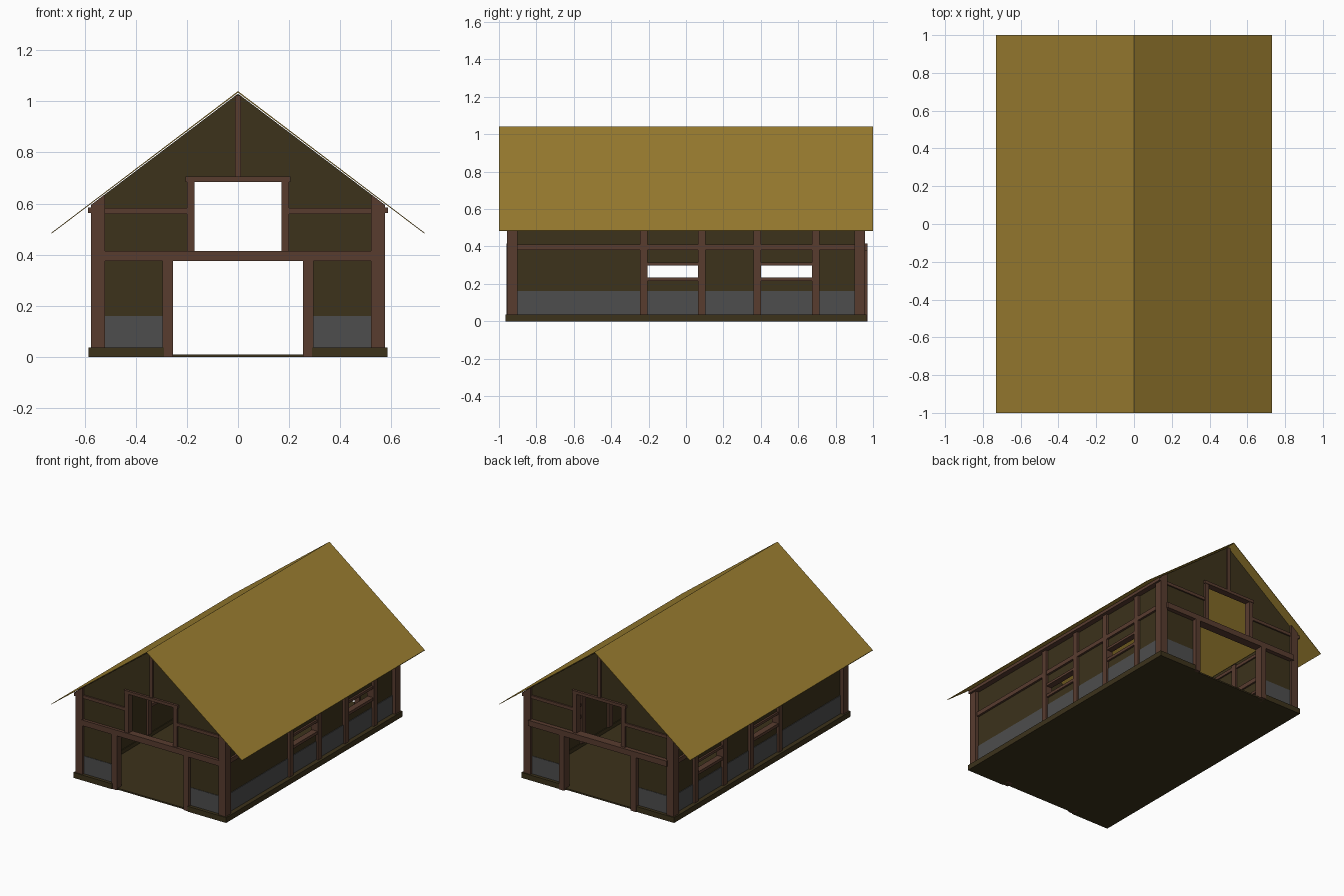
import bpy, bmesh

if "Cube" in bpy.data.objects:
    bpy.data.objects.remove(bpy.data.objects["Cube"])


def material(name, rgb):
    m = bpy.data.materials.new(name)
    m.diffuse_color = (*rgb, 1)
    m.use_nodes = True
    m.node_tree.nodes["Principled BSDF"].inputs["Base Color"].default_value = m.diffuse_color
    return m


WALL = material("dark_boards", (0.045, 0.032, 0.011))
WOOD = material("brown_timber", (0.098, 0.045, 0.028))
STONE = material("dark_stone", (0.075, 0.075, 0.075))
THATCH = material("straw", (0.33, 0.21, 0.03))


def prism(name, pts, y0, y1, mat):
    """Extrude an x-z profile from y0 to y1 and mirror it across x = 0."""
    bm = bmesh.new()
    face = bm.faces.new([bm.verts.new((x, y0, z)) for x, z in pts])
    ext = bmesh.ops.extrude_face_region(bm, geom=[face])["geom"]
    bmesh.ops.translate(bm, vec=(0, y1 - y0, 0),
                        verts=[v for v in ext if isinstance(v, bmesh.types.BMVert)])
    bmesh.ops.recalc_face_normals(bm, faces=bm.faces)
    me = bpy.data.meshes.new(name)
    bm.to_mesh(me)
    bm.free()
    me.materials.append(mat)
    ob = bpy.data.objects.new(name, me)
    bpy.context.collection.objects.link(ob)
    mod = ob.modifiers.new("mirror", "MIRROR")
    mod.use_axis = (True, False, False)
    return ob


def box(name, x0, x1, y0, y1, z0, z1, mat):
    return prism(name, [(x0, z0), (x1, z0), (x1, z1), (x0, z1)], *sorted((y0, y1)), mat)


def roof_z(x):
    return 1.04 - 0.76 * x


# Roof: two thin slopes
prism("roof", [(0, 1.04), (0.73, 0.486), (0.73, 0.482), (0, 1.034)], -1, 1, THATCH)

# Floor and foundation sills
box("floor", 0, 0.56, -0.95, 0.95, 0, 0.01, WALL)
box("side_sill", 0.525, 0.585, -0.965, 0.965, 0, 0.037, WALL)

# Front and back gable ends
for s, end in ((-1, "front"), (1, "back")):
    out = 0.96 if s < 0 else 0.97      # outer face of the door framing
    box(end + "_sill", 0.29, 0.526, s * 0.9, s * 0.965, 0, 0.037, WALL)
    gable = [(0.27, 0), (0.55, 0), (0.55, roof_z(0.55) - 0.008), (0, 1.03), (0, 0.69),
             (0.18, 0.69), (0.18, 0.4), (0.27, 0.4)]
    prism(end + "_gable_wall", gable, s * 0.92, s * 0.94, WALL)
    box(end + "_stone_panel", 0.29, 0.525, s * 0.93, s * 0.943, 0.03, 0.16, STONE)
    post = [(0.52, 0.037), (0.575, 0.037), (0.575, roof_z(0.575) - 0.008),
            (0.52, roof_z(0.52) - 0.008)]
    prism(end + "_corner_post", post, s * 0.9, s * 0.957, WOOD)
    box(end + "_door_post", 0.255, 0.295, s * 0.91, s * out, 0, 0.378, WOOD)
    box(end + "_lintel", 0, 0.53, s * 0.91, s * out, 0.376, 0.415, WOOD)
    box(end + "_loft_post", 0.17, 0.2, s * 0.91, s * 0.953, 0.415, 0.705, WOOD)
    box(end + "_loft_header", 0, 0.205, s * 0.91, s * 0.956, 0.685, 0.706, WOOD)
    box(end + "_gable_rail", 0.2, 0.53, s * 0.91, s * 0.95, 0.56, 0.582, WOOD)
    box(end + "_king_post", 0, 0.012, s * 0.915, s * 0.95, 0.705, 1.022, WOOD)

# Side walls, split around two windows each side
windows = [(-0.225, 0.085), (0.38, 0.695)]
for y0, y1 in ((-0.93, -0.225), (0.085, 0.38), (0.695, 0.93)):
    box("side_wall", 0.53, 0.55, y0, y1, 0.01, 0.612, WALL)
for y0, y1 in windows:
    box("wall_below_window", 0.53, 0.55, y0, y1, 0.01, 0.23, WALL)
    box("wall_above_window", 0.53, 0.55, y0, y1, 0.305, 0.612, WALL)
    box("window_sill", 0.52, 0.563, y0, y1, 0.215, 0.235, WOOD)
    box("window_header", 0.52, 0.563, y0, y1, 0.298, 0.315, WOOD)
box("side_stone_panel", 0.54, 0.554, -0.92, 0.92, 0.03, 0.163, STONE)

# Side framing
for y in (-0.225, 0.085, 0.38, 0.695):
    box("side_post", 0.515, 0.568, y - 0.02, y + 0.02, 0.037, 0.595, WOOD)
box("side_rail", 0.518, 0.565, -0.91, 0.91, 0.38, 0.41, WOOD)
box("eave_beam", 0.52, 0.588, -0.955, 0.955, 0.563, 0.585, WOOD)
